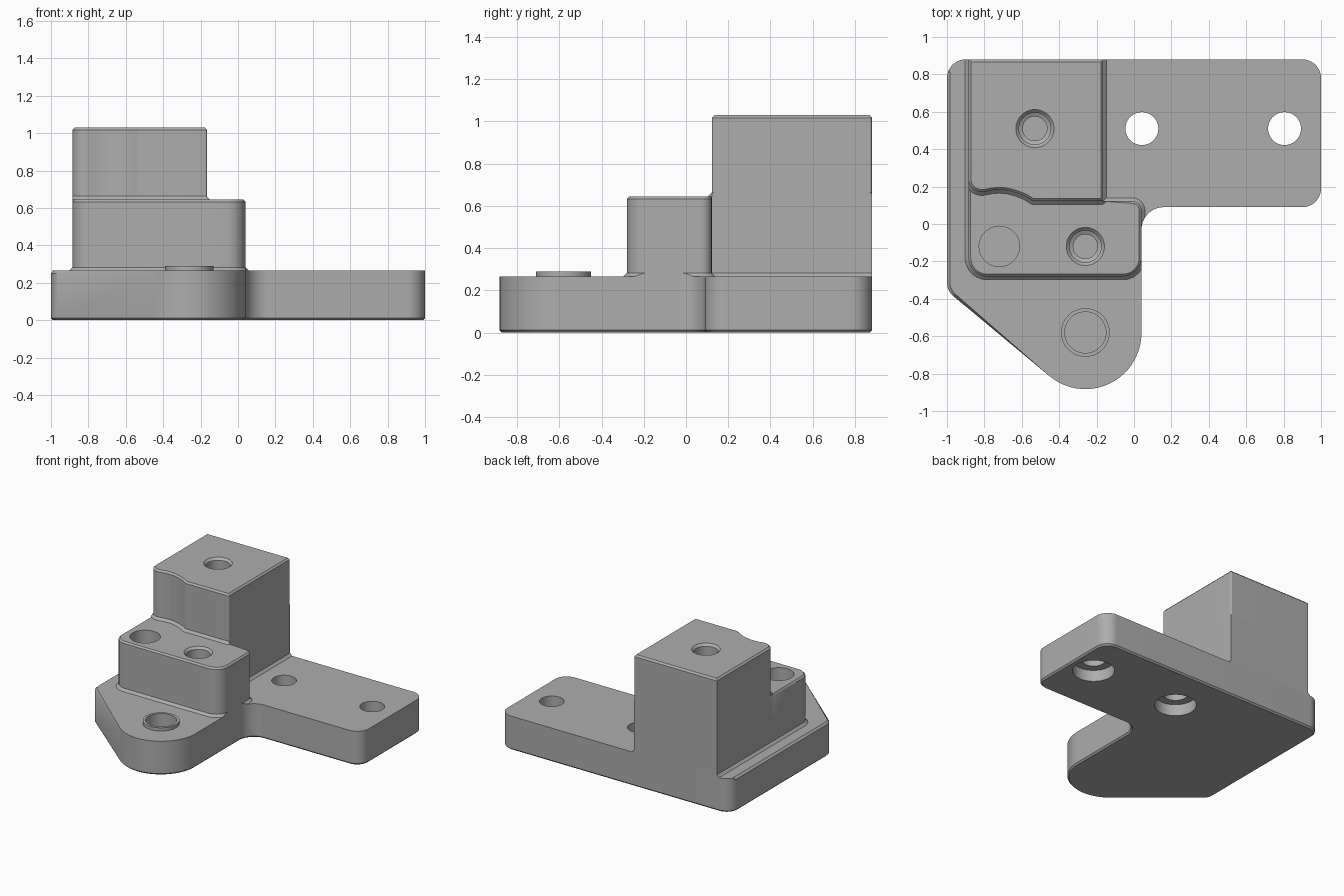
import bpy, bmesh, math
from mathutils import Vector

if "Cube" in bpy.data.objects:
    bpy.data.objects.remove(bpy.data.objects["Cube"])

grey = bpy.data.materials.new("plain grey")
grey.diffuse_color = (0.42, 0.42, 0.42, 1)
grey.use_nodes = True
grey.node_tree.nodes["Principled BSDF"].inputs["Base Color"].default_value = grey.diffuse_color


def outline(corners, step=math.radians(6)):
    """Counter-clockwise polygon; each corner is (x, y[, fillet radius])."""
    pts, n = [], len(corners)
    for i, c in enumerate(corners):
        p = Vector(c[:2])
        if len(c) < 3:
            pts.append(p)
            continue
        a = (Vector(corners[i - 1][:2]) - p).normalized()
        b = (Vector(corners[(i + 1) % n][:2]) - p).normalized()
        half = a.angle(b) / 2
        mid = p + (a + b).normalized() * c[2] / math.sin(half)
        v0 = p + a * c[2] / math.tan(half) - mid
        v1 = p + b * c[2] / math.tan(half) - mid
        a0 = math.atan2(v0.y, v0.x)
        sweep = math.atan2(v0.x * v1.y - v0.y * v1.x, v0.dot(v1))
        k = max(2, round(abs(sweep) / step))
        for j in range(k + 1):
            t = a0 + sweep * j / k
            pts.append(mid + Vector((math.cos(t), math.sin(t))) * c[2])
    return pts


def circle(x, y, r, n=48):
    return [Vector((x + r * math.cos(2 * math.pi * i / n),
                    y + r * math.sin(2 * math.pi * i / n))) for i in range(n)]


def grow(pts, amount, rule):
    """Move the outline outwards, only at points that pass the rule."""
    out = []
    for i, p in enumerate(pts):
        d0 = (p - pts[i - 1]).normalized()
        d1 = (pts[(i + 1) % len(pts)] - p).normalized()
        n0, n1 = Vector((d0.y, -d0.x)), Vector((d1.y, -d1.x))
        out.append(p + (n0 + n1) / (1 + n0.dot(n1)) * amount if rule(p) else p)
    return out


def prism(name, pts, layers, rule=lambda p: True):
    """Stack of (z, outward offset[, rule]) copies of an outline, skinned."""
    bm = bmesh.new()
    rings = [[bm.verts.new((p.x, p.y, l[0]))
              for p in grow(pts, l[1], l[2] if len(l) > 2 else rule)] for l in layers]
    n = len(pts)
    for lo, hi in zip(rings, rings[1:]):
        for i in range(n):
            j = (i + 1) % n
            bm.faces.new((lo[i], lo[j], hi[j], hi[i]))
    bm.faces.new(rings[0][::-1])
    bm.faces.new(rings[-1])
    me = bpy.data.meshes.new(name)
    bm.to_mesh(me)
    bm.free()
    me.materials.append(grey)
    ob = bpy.data.objects.new(name, me)
    bpy.context.collection.objects.link(ob)
    return ob


def boolean(ob, cutter, mode='DIFFERENCE'):
    m = ob.modifiers.new("cut", 'BOOLEAN')
    m.operation, m.solver, m.object = mode, 'EXACT', cutter
    bpy.context.view_layer.objects.active = ob
    bpy.ops.object.modifier_apply(modifier=m.name)


def drill(parts, x, y, layers):
    """Cut a turned hole given as (z, radius) steps."""
    tool = prism("drill_helper", circle(x, y, 0.1), [(z, 0.0) for z, r in layers])
    n = 48
    for k, (z, r) in enumerate(layers):
        for i in range(n):
            v, t = tool.data.vertices[k * n + i], 2 * math.pi * i / n
            v.co = (x + r * math.cos(t), y + r * math.sin(t), z)
    for p in parts:
        boolean(p, tool)
    bpy.data.objects.remove(tool)


PLATE, STEP, TOP = 0.265, 0.645, 1.03

# Base plate with rounded nose, bevelled along its left and slanted edges
plate_shape = outline([(-1, 0.88, 0.1), (-1, -0.357, 0.1), (0.04, -1.223, 0.3),
                       (0.04, 0.09, 0.12), (1, 0.09, 0.1), (1, 0.88, 0.1)])
base_plate = prism("base_plate", plate_shape, [
    (0, -0.012), (0.012, 0), (PLATE - 0.015, 0),
    (PLATE, -0.015, lambda p: p.x < -0.46 and p.y < 0.82)])

# Lower L-shaped block, top edge chamfered around the exposed step
step_shape = outline([(-0.885, 0.88), (-0.885, 0.24), (-0.885, 0.17),
                      (-0.885, -0.28, 0.1), (0.04, -0.28, 0.1), (0.04, 0.122, 0.05),
                      (-0.165, 0.122), (-0.165, 0.88)])
step_block = prism("step_block", step_shape, [
    (PLATE, 0), (STEP - 0.012, 0),
    (STEP, -0.012, lambda p: p.y < 0.2 and abs(p.x + 0.165) > 0.02)])

# Tall block with the curved relief beside the step's bore
tower_shape = outline([(-0.885, 0.88), (-0.885, 0.165, 0.07), (-0.80, 0.172),
                       (-0.76, 0.18), (-0.72, 0.183), (-0.68, 0.18), (-0.63, 0.167),
                       (-0.58, 0.147), (-0.54, 0.122), (-0.165, 0.122, 0.012),
                       (-0.165, 0.88, 0.012)])
tower = prism("tower", tower_shape, [(STEP, 0), (TOP - 0.013, 0), (TOP, -0.013)])

# Sloped fillets at the foot of each block, trimmed to the part underneath
for name, shape, under, z in (("step_fillet", step_shape, plate_shape, PLATE),
                              ("tower_fillet", tower_shape, step_shape, STEP)):
    fillet = prism(name, shape, [(z, 0.018), (z + 0.018, 0), (z + 0.02, -0.002)])
    trim = prism("trim_helper", under, [(-0.1, 0), (2, 0)])
    boolean(fillet, trim, 'INTERSECT')
    bpy.data.objects.remove(trim)

# Raised ring on the nose
boss = prism("nose_ring", circle(-0.26, -0.58, 0.13), [(PLATE, 0), (0.29, 0)])
drill([boss, base_plate], -0.26, -0.58, [(0.07, 0.11), (0.4, 0.11)])

# Through holes with counterbores underneath
for x in (0.042, 0.805):
    drill([base_plate], x, 0.51, [(-0.1, 0.15), (0.09, 0.15), (0.09001, 0.088), (0.4, 0.088)])

# Tapered, countersunk blind holes in the tower and the step
for parts, x, y, z, depth in (([tower, step_block], -0.53, 0.51, TOP, 0.6),
                              ([step_block], -0.26, -0.12, STEP, 0.33)):
    drill(parts, x, y, [(z - depth, 0.065), (z - 0.2, 0.065), (z - 0.19, 0.085),
                        (z - 0.017, 0.085), (z, 0.102), (z + 0.1, 0.102)])

# Plain bore in the step
drill([step_block], -0.72, -0.12, [(STEP - 0.33, 0.108), (STEP + 0.1, 0.108)])

# Smooth curved walls, keep edges crisp
for ob in bpy.context.collection.objects:
    ob.select_set(True)
    bpy.context.view_layer.objects.active = ob
bpy.ops.object.shade_smooth_by_angle(angle=math.radians(28))
